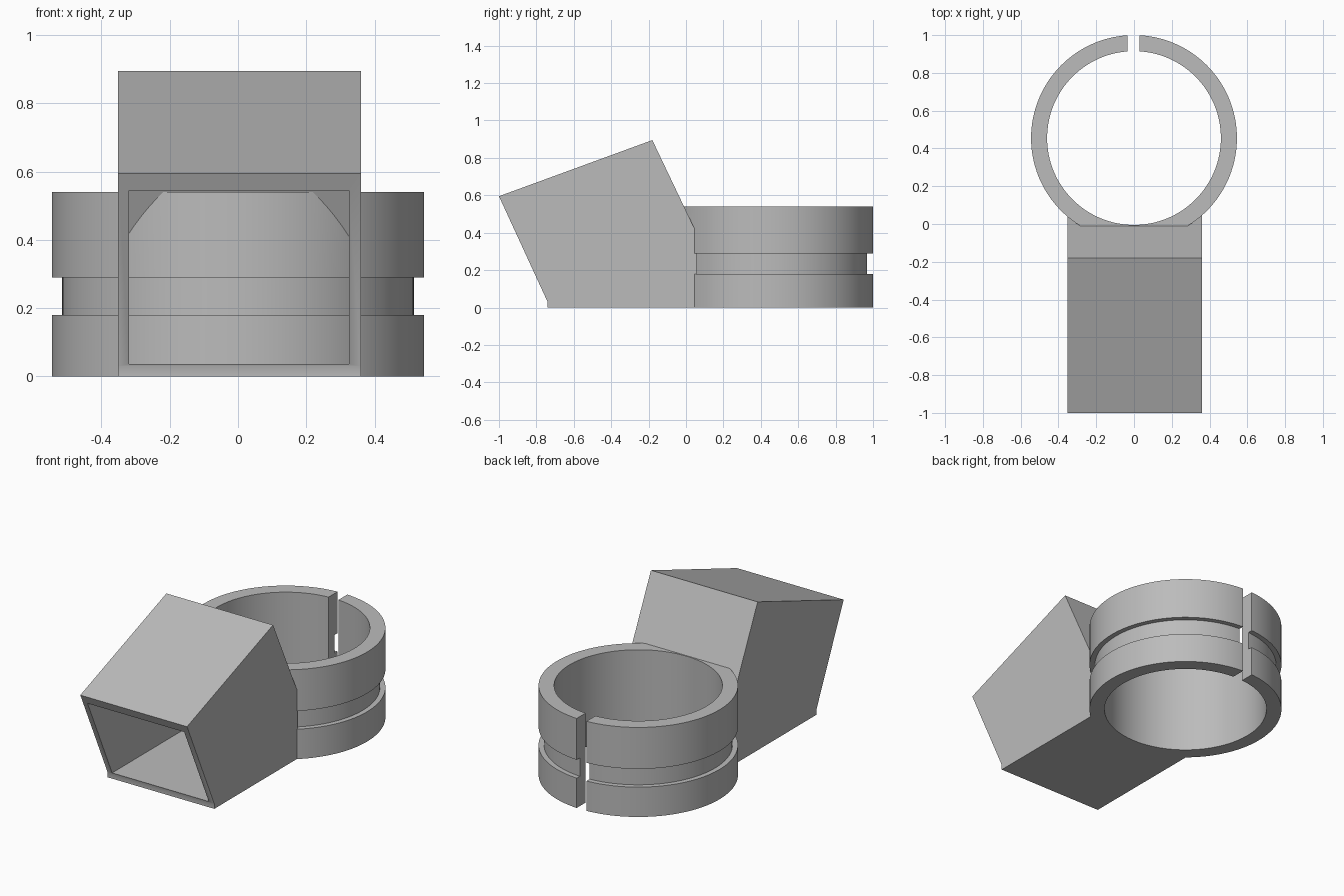
import bpy
import bmesh
import math

default = bpy.data.objects.get("Cube")
if default:
    bpy.data.objects.remove(default, do_unlink=True)

grey = bpy.data.materials.new("plain grey")
grey.use_nodes = True
colour = (0.5, 0.5, 0.5, 1)
grey.diffuse_color = colour
grey.node_tree.nodes["Principled BSDF"].inputs["Base Color"].default_value = colour

RING_Y = 0.455


def skin(name, loops):
    """Closed solid lofted through equally long loops of points."""
    bm = bmesh.new()
    rows = [[bm.verts.new(p) for p in loop] for loop in loops]
    count = len(rows[0])
    for low, high in zip(rows, rows[1:]):
        for i in range(count):
            j = (i + 1) % count
            bm.faces.new((low[i], low[j], high[j], high[i]))
    bm.faces.new(rows[0][::-1])
    bm.faces.new(rows[-1])
    bmesh.ops.recalc_face_normals(bm, faces=bm.faces)
    mesh = bpy.data.meshes.new(name)
    bm.to_mesh(mesh)
    bm.free()
    mesh.materials.append(grey)
    obj = bpy.data.objects.new(name, mesh)
    bpy.context.collection.objects.link(obj)
    return obj


def prism(name, profile, x0, x1):
    return skin(name, [[(x, y, z) for y, z in profile] for x in (x0, x1)])


def lathe(name, steps, sides=128):
    angles = [math.tau * i / sides for i in range(sides)]
    return skin(name, [[(r * math.cos(a), RING_Y + r * math.sin(a), z)
                        for a in angles] for r, z in steps])


def combine(target, other, operation):
    other.hide_render = True
    mod = target.modifiers.new(operation.lower(), 'BOOLEAN')
    mod.operation = operation
    mod.solver = 'EXACT'
    mod.object = other
    bpy.context.view_layer.objects.active = target
    bpy.ops.object.modifier_apply(modifier=mod.name)
    bpy.data.objects.remove(other, do_unlink=True)


# Tilted box housing, hollowed from the front
clamp = prism("clamp_with_housing",
              [(-0.74, 0), (-0.74, 0.03), (-1, 0.595), (-0.18, 0.895),
               (0.055, 0.402), (0.055, 0)], -0.352, 0.36)
cavity = prism("cavity_cutter",
               [(-1.2, 0.036), (0.195, 0.036), (-0.184, 0.835), (-1.2, 0.463)],
               -0.32, 0.325)
combine(clamp, cavity, 'DIFFERENCE')

# Grooved ring body closing the back of the housing
body = lathe("ring_body", [(0.545, 0), (0.545, 0.18), (0.515, 0.18),
                           (0.515, 0.29), (0.545, 0.29), (0.545, 0.54)])
combine(clamp, body, 'UNION')

# Bore and the split at the back of the ring
combine(clamp, lathe("bore_cutter", [(0.46, -1), (0.46, 1)]), 'DIFFERENCE')
slot = prism("slot_cutter", [(0.7, -1), (1.2, -1), (1.2, 1), (0.7, 1)],
             -0.035, 0.03)
combine(clamp, slot, 'DIFFERENCE')

# Smooth curves, crisp edges
bpy.ops.object.select_all(action='DESELECT')
clamp.select_set(True)
bpy.context.view_layer.objects.active = clamp
bpy.ops.object.shade_smooth_by_angle(angle=math.radians(25))
